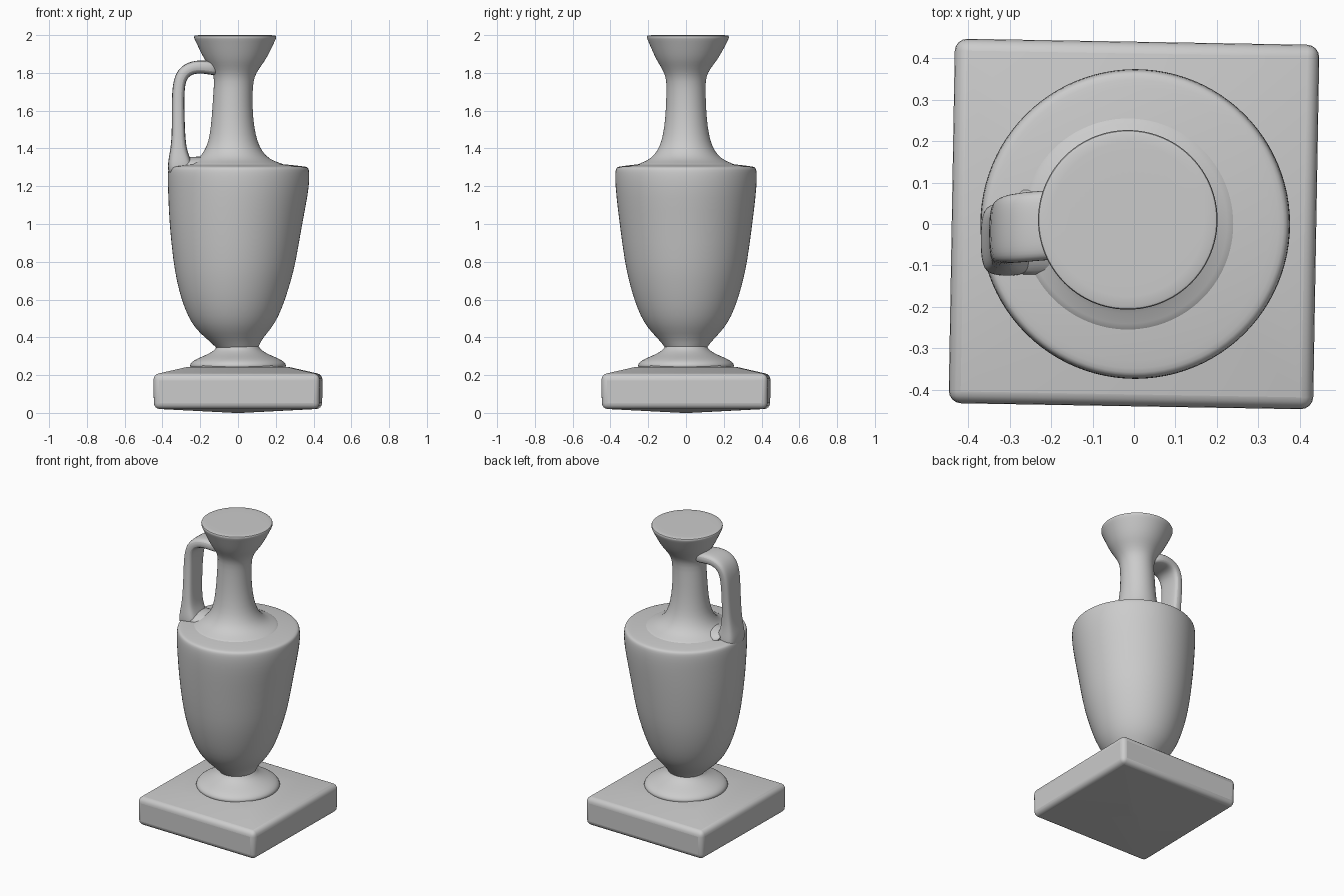
import bpy, bmesh
from math import cos, sin, pi, radians
from mathutils import Vector


def make_object(name, rings, cap_start=True, cap_end=True, subsurf=0, angle=40):
    """Loft a list of equal-length vertex rings into a mesh object."""
    bm = bmesh.new()
    loops = [[bm.verts.new(p) for p in ring] for ring in rings]
    n = len(rings[0])
    for a, b in zip(loops, loops[1:]):
        for i in range(n):
            j = (i + 1) % n
            bm.faces.new((a[i], a[j], b[j], b[i]))
    if cap_start:
        bm.faces.new(loops[0][::-1])
    if cap_end:
        bm.faces.new(loops[-1])
    bmesh.ops.recalc_face_normals(bm, faces=bm.faces)
    mesh = bpy.data.meshes.new(name)
    bm.to_mesh(mesh)
    bm.free()
    ob = bpy.data.objects.new(name, mesh)
    bpy.context.collection.objects.link(ob)
    if subsurf:
        m = ob.modifiers.new("smooth", 'SUBSURF')
        m.levels = m.render_levels = subsurf
    bpy.ops.object.select_all(action='DESELECT')
    ob.select_set(True)
    bpy.context.view_layer.objects.active = ob
    bpy.ops.object.shade_smooth_by_angle(angle=radians(angle))
    return ob


def lathe(name, profile, n=48):
    """Profile rows: radius, height, centre x, centre y."""
    rings = [[(cx + r * cos(2 * pi * i / n), cy + r * sin(2 * pi * i / n), z)
              for i in range(n)] for r, z, cx, cy in profile]
    return make_object(name, rings, subsurf=1)


# Body: egg-shaped vessel, leaning slightly, with a crisp shoulder
lathe("body", [
    (0.10, 0.32, 0.00, 0), (0.112, 0.35, -0.005, 0), (0.15, 0.395, -0.02, 0),
    (0.20, 0.445, -0.025, 0), (0.24, 0.51, -0.025, 0), (0.275, 0.60, -0.025, 0),
    (0.303, 0.70, -0.022, 0), (0.325, 0.80, -0.018, 0), (0.352, 1.00, -0.012, 0),
    (0.370, 1.15, 0.0, 0), (0.376, 1.23, 0.003, 0), (0.375, 1.275, 0.003, 0),
    (0.371, 1.295, 0.003, 0), (0.362, 1.303, 0.002, 0), (0.34, 1.306, 0.0, 0),
    (0.27, 1.315, -0.01, 0), (0.15, 1.325, -0.02, 0)])

# Neck flaring into the shoulder, and solid flared mouth
lathe("neck_and_mouth", [
    (0.29, 1.29, -0.01, 0), (0.27, 1.313, -0.012, 0), (0.215, 1.33, -0.02, 0),
    (0.17, 1.36, -0.025, 0), (0.139, 1.41, -0.026, 0), (0.121, 1.47, -0.028, 0),
    (0.108, 1.57, -0.03, 0), (0.104, 1.68, -0.028, 0), (0.103, 1.76, -0.022, 0),
    (0.115, 1.80, -0.018, 0), (0.14, 1.84, -0.016, 0.002),
    (0.163, 1.872, -0.015, 0.005), (0.19, 1.925, -0.015, 0.008),
    (0.211, 1.97, -0.015, 0.01), (0.219, 1.987, -0.015, 0.01),
    (0.217, 1.998, -0.015, 0.01), (0.205, 2.0, -0.015, 0.01),
    (0.08, 2.0, -0.015, 0.01)])

# Moulded round foot
lathe("foot", [
    (0.255, 0.22, 0, 0), (0.257, 0.25, 0, 0), (0.247, 0.27, 0, 0),
    (0.215, 0.288, 0, 0), (0.165, 0.308, 0, 0), (0.13, 0.328, 0, 0),
    (0.112, 0.345, 0, 0), (0.11, 0.37, -0.005, 0)])


# Square plinth with sloping top, faintly domed underside and worn edges
def square(h, z):
    return [(-h, -h, z), (h, -h, z), (h, h, z), (-h, h, z)]


plinth = make_object("plinth", [
    square(0.02, 0.0), square(0.438, 0.022), square(0.441, 0.202),
    square(0.27, 0.242), square(0.18, 0.25)], angle=35)
plinth.rotation_euler.z = radians(-1)
bevel = plinth.modifiers.new("worn_edges", 'BEVEL')
bevel.width = 0.03
bevel.segments = 4
bevel.limit_method = 'ANGLE'
bevel.angle_limit = radians(40)

# Strap handle: x, y, z, half width, half thickness along the path
path = [
    (-0.09, 0.00, 1.815, 0.07, 0.035), (-0.17, 0.00, 1.832, 0.085, 0.034),
    (-0.235, -0.005, 1.832, 0.085, 0.034), (-0.29, -0.01, 1.805, 0.085, 0.034),
    (-0.317, -0.015, 1.74, 0.08, 0.032), (-0.317, -0.025, 1.60, 0.075, 0.032),
    (-0.315, -0.035, 1.46, 0.075, 0.034), (-0.315, -0.038, 1.38, 0.08, 0.044),
    (-0.308, -0.038, 1.32, 0.09, 0.064), (-0.30, -0.035, 1.25, 0.09, 0.065)]
pts = [Vector(p[:3]) for p in path]
rings = []
for i, (x, y, z, w, t) in enumerate(path):
    tangent = pts[min(i + 1, len(pts) - 1)] - pts[max(i - 1, 0)]
    out = Vector((tangent.z, 0, -tangent.x)).normalized()
    side = Vector((0, 1, 0))
    section = [(-1, -.6), (-.75, -1), (0, -1.05), (.75, -1),
               (1, -.6), (1, .6), (.75, 1), (0, 1.05), (.75 * -1, 1), (-1, .6)]
    rings.append([pts[i] + side * (a * w) + out * (b * t) for a, b in section])
make_object("handle", rings, subsurf=2, angle=50)

# Low saddle of clay filling the gap between handle and neck
saddle = []
for x, w, top in ((-0.30, 0.08, 1.36), (-0.24, 0.075, 1.357),
                  (-0.18, 0.075, 1.358), (-0.12, 0.07, 1.37)):
    saddle.append([(x, -0.02 - w * 1.5 * cos(pi * k / 8),
                    1.29 + (top - 1.29) * sin(pi * k / 8)) for k in range(9)])
make_object("handle_saddle", saddle, subsurf=1, angle=50)
